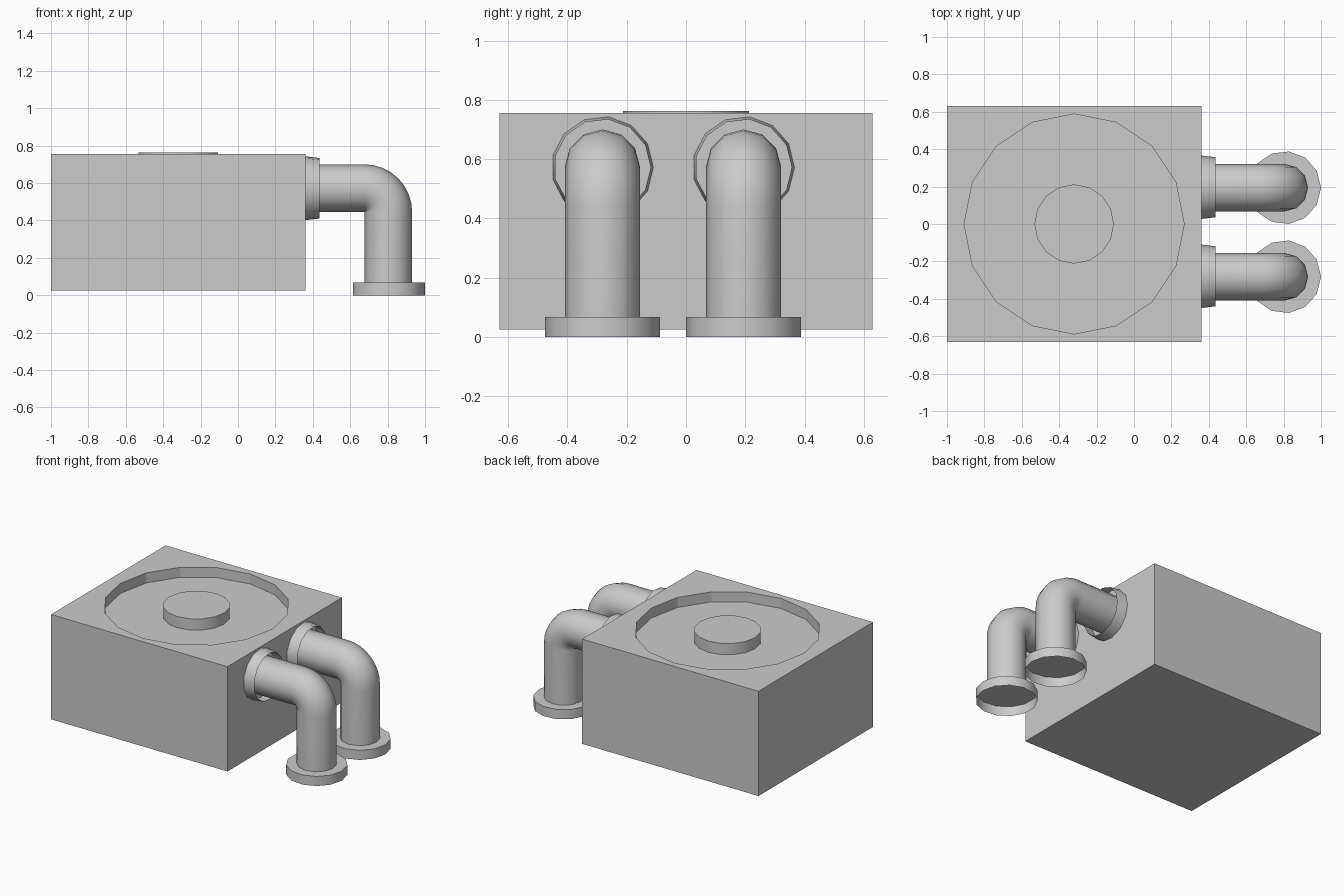
import bpy, bmesh, math
from mathutils import Vector

if "Cube" in bpy.data.objects:
    bpy.data.objects.remove(bpy.data.objects["Cube"])

grey = bpy.data.materials.new("light_grey")
grey.diffuse_color = (0.6, 0.6, 0.6, 1)
grey.use_nodes = True
grey.node_tree.nodes["Principled BSDF"].inputs["Base Color"].default_value = grey.diffuse_color


def loft(name, rings, n, caps=(False, False), smooth=True):
    """Skin n-sided rings given as (centre, radius, u axis, v axis)."""
    bm = bmesh.new()
    loops = []
    for c, r, u, v in rings:
        loops.append([bm.verts.new(Vector(c) + r * (math.cos(a) * Vector(u) + math.sin(a) * Vector(v)))
                      for a in (2 * math.pi * i / n for i in range(n))])
    for p, q in zip(loops, loops[1:]):
        for i in range(n):
            j = (i + 1) % n
            bm.faces.new((p[i], p[j], q[j], q[i]))
    if caps[0]:
        bm.faces.new(loops[0][::-1])
    if caps[1]:
        bm.faces.new(loops[-1])
    bmesh.ops.recalc_face_normals(bm, faces=bm.faces)
    me = bpy.data.meshes.new(name)
    bm.to_mesh(me)
    bm.free()
    me.materials.append(grey)
    ob = bpy.data.objects.new(name, me)
    bpy.context.collection.objects.link(ob)
    if smooth:
        bpy.ops.object.select_all(action='DESELECT')
        ob.select_set(True)
        bpy.context.view_layer.objects.active = ob
        bpy.ops.object.shade_smooth_by_angle(angle=math.radians(40))
    return ob


X, Y, Z = (1, 0, 0), (0, 1, 0), (0, 0, 1)

# Housing box
bpy.ops.mesh.primitive_cube_add(size=1, location=(-0.32, 0, 0.39))
box = bpy.context.object
box.name = "housing"
box.scale = (1.36, 1.26, 0.73)
bpy.ops.object.transform_apply(location=True, rotation=False, scale=True)
box.data.materials.append(grey)

# Round recess cut into the top
FLOOR = 0.685
cutter = loft("recess_cutter", [((-0.32, 0, FLOOR), 0.588, X, Y), ((-0.32, 0, 1), 0.588, X, Y)],
              16, (True, True), False)
cutter.hide_render = True
cutter.hide_set(True)
cut = box.modifiers.new("recess", 'BOOLEAN')
cut.operation = 'DIFFERENCE'
cut.solver = 'EXACT'
cut.object = cutter
bpy.context.view_layer.objects.active = box
bpy.ops.object.modifier_apply(modifier=cut.name)
bpy.data.objects.remove(cutter)

# Hub disc in the recess
loft("hub", [((-0.32, 0, FLOOR), 0.212, X, Y), ((-0.32, 0, 0.763), 0.212, X, Y)], 16, (False, True))

# Two elbow pipes with open collars
R, BX, BZ = 0.127, 0.676, 0.445
for side, y in (("front", -0.282), ("back", 0.194)):
    rings = [((0.36, y, BZ + R), R, Y, Z)]
    for k in range(9):
        t = math.radians(90 * k / 8)
        out = Vector((math.sin(t), 0, math.cos(t)))
        rings.append((Vector((BX, y, BZ)) + (R + 0.001) * out, R, Y, out))
    rings.append(((BX + R + 0.001, y, 0.067), R, Y, X))
    loft(side + "_pipe", rings, 12)
    loft(side + "_wall_collar", [((0.36, y, 0.572), 0.172, Y, Z), ((0.435, y, 0.572), 0.163, Y, Z)], 13)
    loft(side + "_foot_collar", [((0.805, y, 0), 0.195, X, Y), ((0.805, y, 0.067), 0.195, X, Y)],
         13, (False, True))
